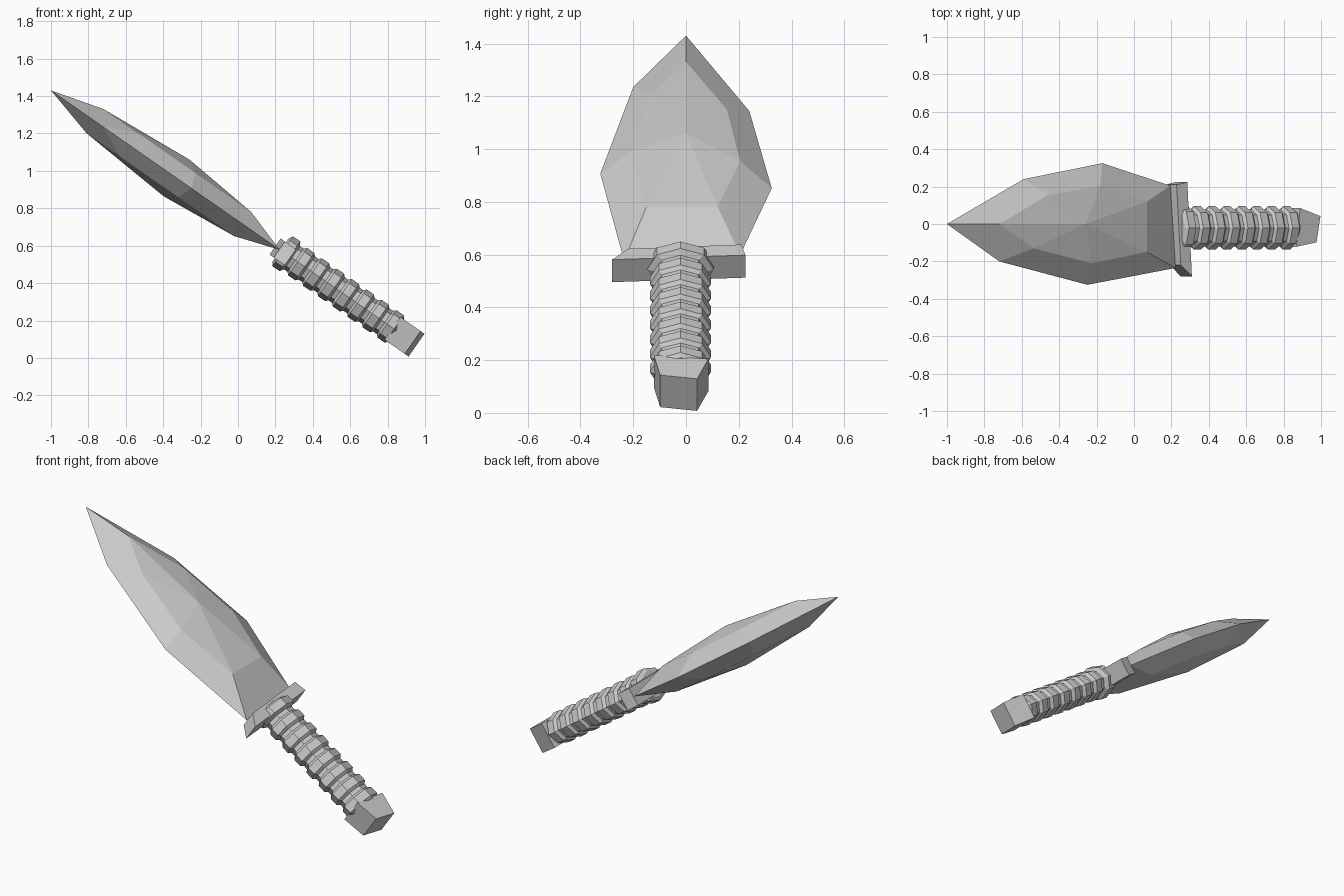
import bpy, bmesh, math
from mathutils import Matrix, Vector

if "Cube" in bpy.data.objects:
    bpy.data.objects.remove(bpy.data.objects["Cube"])

# Dagger frame: s runs tip -> pommel, y across the blade, h is blade thickness
TIP = Vector((-1, 0, 1.43))
D = Vector((1.22, 0, -0.85)).normalized()
Y = Vector((0, 1, 0))
N = D.cross(Y)
FRAME = Matrix((D, Y, N)).transposed().to_4x4()
FRAME.translation = TIP


def make(name, verts, faces):
    me = bpy.data.meshes.new(name)
    bm = bmesh.new()
    vs = [bm.verts.new(FRAME @ Vector(v)) for v in verts]
    for f in faces:
        bm.faces.new([vs[i] for i in f])
    bmesh.ops.recalc_face_normals(bm, faces=bm.faces)
    bm.to_mesh(me)
    bm.free()
    ob = bpy.data.objects.new(name, me)
    bpy.context.collection.objects.link(ob)
    return ob


def slab(name, outline, half):
    # four-sided outline in (s, y), extruded both ways in h
    n = len(outline)
    verts = [(s, y, -half) for s, y in outline] + [(s, y, half) for s, y in outline]
    faces = [range(n), range(n, 2 * n)]
    faces += [(i, (i + 1) % n, (i + 1) % n + n, i + n) for i in range(n)]
    return make(name, verts, faces)


# Blade: cutting edge outline, raised inner ring and a centre peak on both faces
edge = [(0, 0), (.50, .24), (1.012, .325), (1.455, .205),
        (1.49, -.235), (.915, -.325), (.341, -.20)]
ring = [(.287, 0), (.603, .155), (.944, .205), (1.249, .12),
        (1.249, -.15), (.886, -.21), (.509, -.13)]
n = len(edge)
verts = [(s, y, 0) for s, y in edge]
faces = []
for side in (1, -1):
    base = len(verts)
    verts += [(s, y, side * .079) for s, y in ring] + [(.819, 0, side * .12)]
    for i in range(n):
        j = (i + 1) % n
        faces.append((i, j, base + j, base + i))
        faces.append((base + i, base + j, base + n))
make("blade", verts, faces)

# Cross guard, slightly skewed
slab("guard", [(1.46, .21), (1.488, -.22), (1.56, -.28), (1.53, .225)], .052)

# Grip: eight-sided lathe with ridges, a larger collar first
profile = []
for k in range(8):
    s = 1.495 + k * .097
    r = .126 if k == 0 else .116
    profile += [(s, .098), (s + .014, r), (s + .06, r), (s + .074, .098)]
SIDES = 8
verts = []
for s, r in profile:
    for i in range(SIDES):
        a = math.tau * i / SIDES
        verts.append((s, -.021 + r * math.cos(a), .003 + .77 * r * math.sin(a)))
faces = [range(SIDES), range(len(verts) - SIDES, len(verts))]
for k in range(len(profile) - 1):
    for i in range(SIDES):
        a, b = k * SIDES + i, k * SIDES + (i + 1) % SIDES
        faces.append((a, b, b + SIDES, a + SIDES))
make("grip", verts, faces)

# Pommel block, tapering to the end
slab("pommel", [(2.25, .085), (2.225, -.122), (2.357, -.098), (2.382, .042)], .074)
